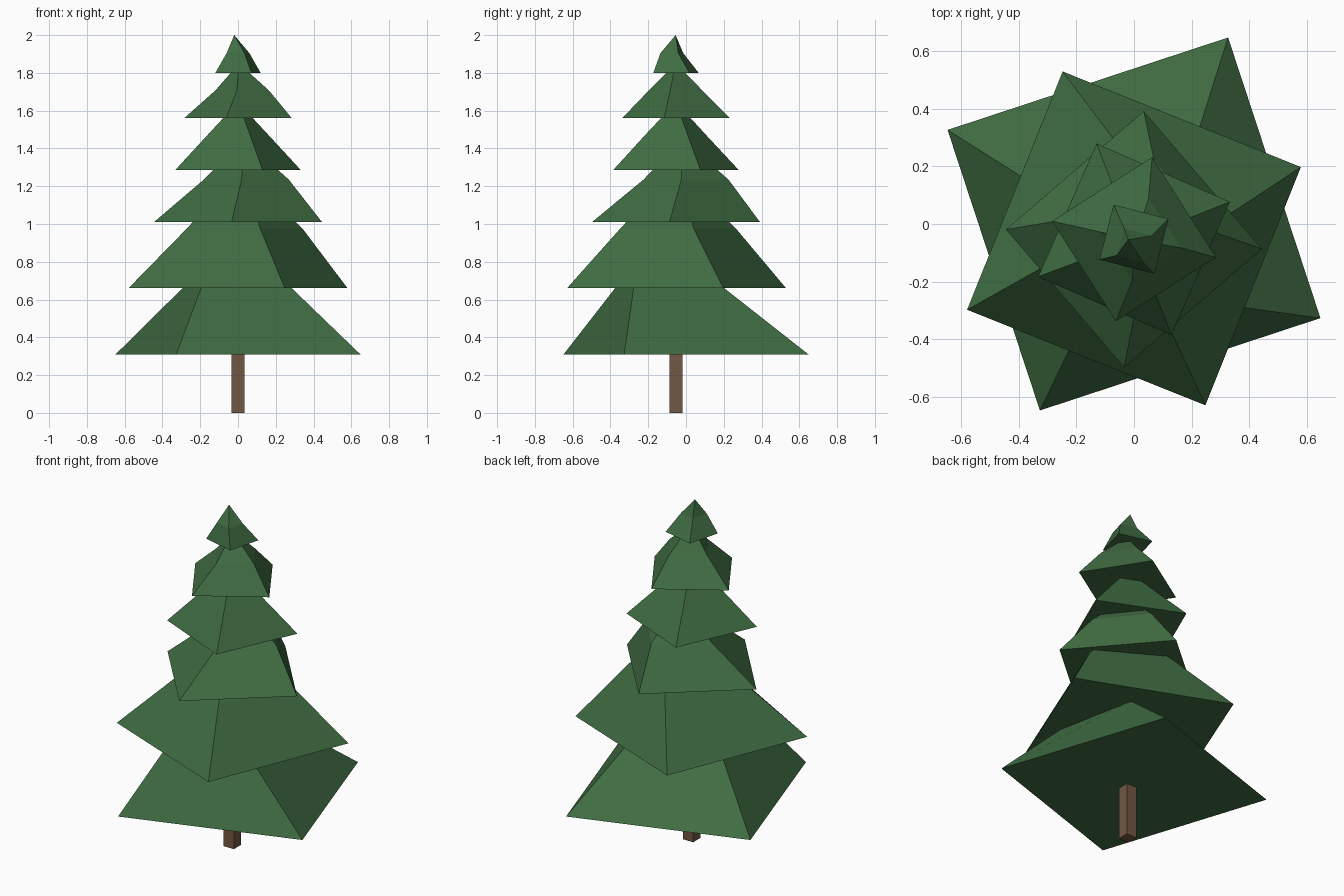
import bpy, bmesh
from math import atan2, hypot, cos, sin, pi

if "Cube" in bpy.data.objects:
    bpy.data.objects.remove(bpy.data.objects["Cube"])


def material(name, color):
    m = bpy.data.materials.new(name)
    m.diffuse_color = (*color, 1)
    m.use_nodes = True
    m.node_tree.nodes["Principled BSDF"].inputs["Base Color"].default_value = m.diffuse_color
    return m


green = material("needles", (0.05, 0.15, 0.055))
brown = material("bark", (0.17, 0.095, 0.055))


def finish(bm, name, mat):
    bmesh.ops.recalc_face_normals(bm, faces=bm.faces)
    mesh = bpy.data.meshes.new(name)
    bm.to_mesh(mesh)
    bm.free()
    mesh.materials.append(mat)
    bpy.context.collection.objects.link(bpy.data.objects.new(name, mesh))


def square_ring(bm, center, corner, z):
    """Four vertices turned around center, the first at center + corner."""
    r, a = hypot(*corner), atan2(corner[1], corner[0])
    return [bm.verts.new((center[0] + r * cos(a + k * pi / 2),
                          center[1] + r * sin(a + k * pi / 2), z)) for k in range(4)]


def tier(name, base, middle, tip):
    """Four-sided cone with a slightly shifted ring halfway up."""
    bm = bmesh.new()
    low, mid = square_ring(bm, *base), square_ring(bm, *middle)
    top = bm.verts.new(tip)
    bm.faces.new(low[::-1])
    for k in range(4):
        n = (k + 1) % 4
        bm.faces.new((low[k], low[n], mid[n], mid[k]))
        bm.faces.new((mid[k], mid[n], top))
    finish(bm, name, green)


# Trunk
Y = -0.053
bm = bmesh.new()
bmesh.ops.create_cube(bm, size=1)
bmesh.ops.scale(bm, vec=(0.067, 0.067, 0.36), verts=bm.verts)
bmesh.ops.translate(bm, vec=(0, Y, 0.18), verts=bm.verts)
finish(bm, "trunk", brown)

# Branch tiers: base and middle rings as (centre, corner offset, z), then the tip
tiers = [
    (((0, 0), (0.648, -0.327), 0.31), ((-0.005, -0.09), (0.275, -0.185), 0.674), (0, Y, 1.03)),
    (((0, -0.05), (0.58, 0.248), 0.66), ((0.035, -0.042), (0.307, 0.083), 0.975), (0.02, Y, 1.29)),
    (((0, Y), (0.445, -0.034), 1.01), ((0.044, 0.0), (0.225, -0.025), 1.235), (0.03, -0.02, 1.45)),
    (((0, Y), (0.333, 0.13), 1.285), ((0, -0.055), (0.167, 0.066), 1.465), (0, Y, 1.645)),
    (((0, Y), (0.285, -0.063), 1.56), ((0.022, -0.055), (0.142, -0.028), 1.707), (0.005, -0.055, 1.85)),
    (((0, Y), (0.12, 0.071), 1.80), ((0, -0.075), (0.06, 0.034), 1.905), (-0.02, -0.055, 2.0)),
]
for i, t in enumerate(tiers):
    tier(f"branch_tier_{i + 1}", *t)
